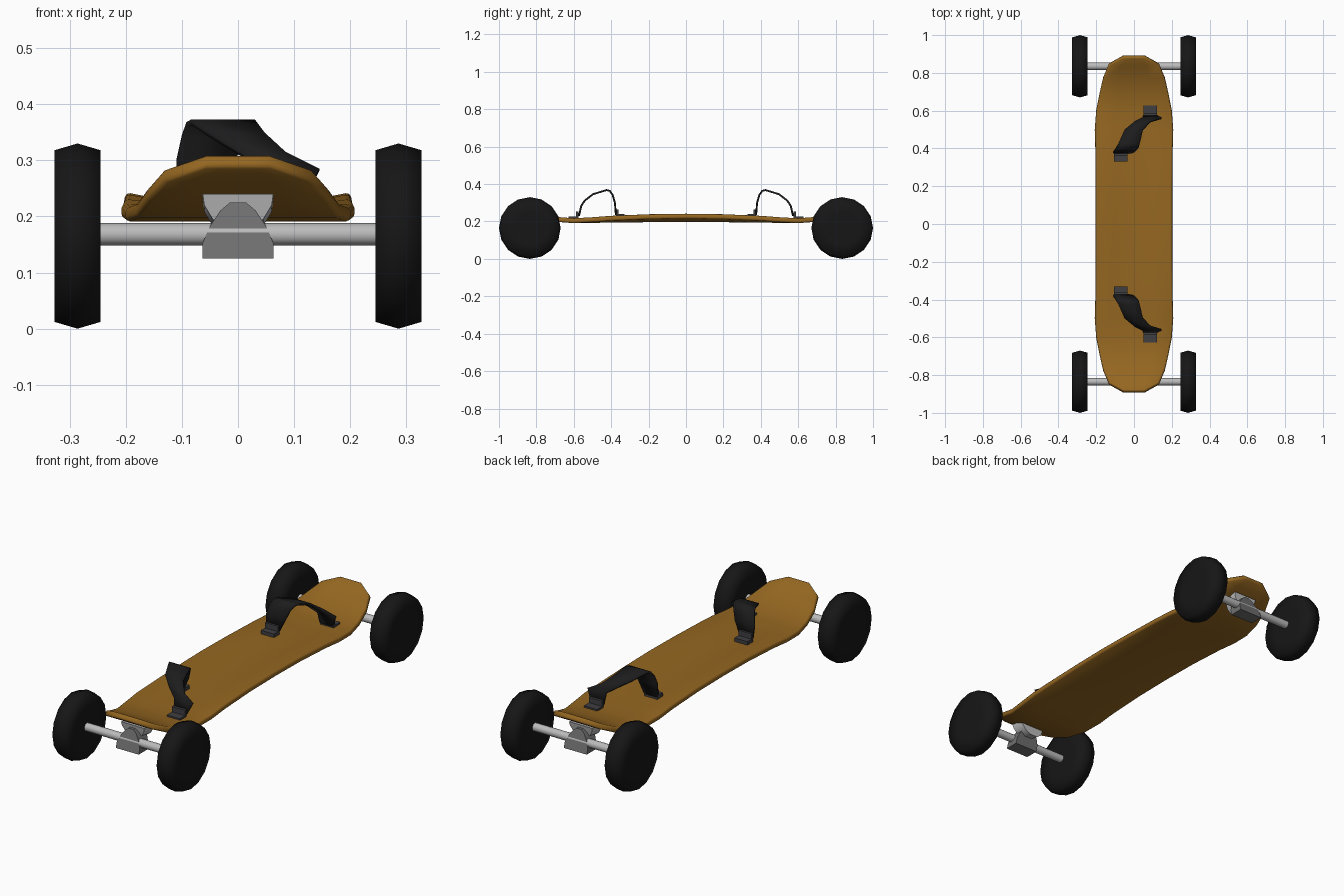
import bpy, bmesh, math

if "Cube" in bpy.data.objects:
    bpy.data.objects.remove(bpy.data.objects["Cube"])


def material(name, rgb):
    m = bpy.data.materials.new(name)
    m.diffuse_color = (*rgb, 1)
    m.use_nodes = True
    m.node_tree.nodes["Principled BSDF"].inputs["Base Color"].default_value = m.diffuse_color
    return m


WOOD = material("wood", (0.30, 0.135, 0.015))
RUBBER = material("rubber", (0.008, 0.008, 0.008))
WEBBING = material("webbing", (0.012, 0.012, 0.013))
DARK = material("dark_plastic", (0.05, 0.05, 0.055))
STEEL = material("steel", (0.5, 0.5, 0.5))
CAST = material("cast_metal", (0.16, 0.16, 0.16))


def make(name, verts, faces, mat, solid=0, bevel=0, angle=35):
    me = bpy.data.meshes.new(name)
    me.from_pydata(verts, [], faces)
    bm = bmesh.new()
    bm.from_mesh(me)
    bmesh.ops.recalc_face_normals(bm, faces=bm.faces)
    # open sheets always face up
    if solid and sum(f.normal.z * f.calc_area() for f in bm.faces) < 0:
        bmesh.ops.reverse_faces(bm, faces=bm.faces)
    bm.to_mesh(me)
    bm.free()
    me.materials.append(mat)
    ob = bpy.data.objects.new(name, me)
    bpy.context.collection.objects.link(ob)
    if solid:
        mod = ob.modifiers.new("thickness", 'SOLIDIFY')
        mod.thickness, mod.offset = solid, -1
    if bevel:
        mod = ob.modifiers.new("round_edge", 'BEVEL')
        mod.width, mod.segments, mod.limit_method = bevel, 2, 'ANGLE'
        mod.angle_limit = math.radians(50)
    bpy.ops.object.select_all(action='DESELECT')
    ob.select_set(True)
    bpy.context.view_layer.objects.active = ob
    bpy.ops.object.shade_smooth_by_angle(angle=math.radians(angle))
    return ob


def loft(rows):
    """Quad faces over a grid of points."""
    n = len(rows[0])
    verts = [p for r in rows for p in r]
    faces = [(i * n + j, i * n + j + 1, (i + 1) * n + j + 1, (i + 1) * n + j)
             for i in range(len(rows) - 1) for j in range(n - 1)]
    return verts, faces


def prism(a, b):
    """Closed solid between two matching outlines."""
    n = len(a)
    faces = [(i, (i + 1) % n, n + (i + 1) % n, n + i) for i in range(n)]
    return a + b, faces + [tuple(range(n)), tuple(range(n, 2 * n))]


def box(name, x0, x1, y0, y1, z0, z1, mat):
    def ring(z):
        return [(x0, y0, z), (x1, y0, z), (x1, y1, z), (x0, y1, z)]
    return make(name, *prism(ring(z0), ring(z1)), mat)


def lathe_x(name, profile, cx, cy, cz, sides, mat, angle=35):
    """Closed solid of revolution about x; profile = (x, radius)."""
    rings = [[(cx + x, cy + r * math.sin(2 * math.pi * k / sides),
               cz + r * math.cos(2 * math.pi * k / sides))
              for k in range(sides)] for x, r in profile]
    verts = [p for r in rings for p in r]
    n, m = sides, len(rings)
    faces = [(i * n + k, i * n + (k + 1) % n, (i + 1) * n + (k + 1) % n, (i + 1) * n + k)
             for i in range(m - 1) for k in range(n)]
    faces += [tuple(range(n)), tuple(range((m - 1) * n, m * n))]
    return make(name, verts, faces, mat, angle=angle)


# Deck: (distance from middle, half width, edge height, dish depth)
half = [(0, .2, .243, .02), (.2, .2, .240, .018), (.4, .203, .231, .010),
        (.5, .207, .223, .005), (.6, .2, .217, 0), (.69, .182, .224, 0),
        (.77, .163, .25, 0), (.84, .133, .284, 0), (.882, .055, .311, 0)]
stations = [(-y, w, z, d) for y, w, z, d in reversed(half[1:])] + half
columns = [(-1, 0), (-.5, 1), (0, 1), (.5, 1), (1, 0)]
rows = [[(u * w, y, z - d * k) for u, k in columns] for y, w, z, d in stations]
make("deck", *loft(rows), WOOD, solid=.026, bevel=.008, angle=50)

# Strap: (y, z, left x, right x) from inner foot to outer foot
strap = [(.37, .235, -.105, -.035), (.375, .30, -.11, -.005), (.388, .345, -.10, .012),
         (.405, .368, -.092, .025), (.425, .373, -.083, .03), (.50, .35, -.05, .047),
         (.545, .315, .005, .085), (.565, .285, .045, .145), (.577, .23, .05, .12)]
# Wheel and truck outlines
tyre = [(-.041, .09), (-.041, .153), (0, .165), (.041, .153), (.041, .09)]
arch = [(-.063, -.04), (-.063, -.012), (-.05, .018), (-.032, .045), (-.014, .06),
        (.014, .06), (.032, .045), (.05, .018), (.063, -.012), (.063, -.04)]
cup = [(-.063, .24), (-.06, .22), (-.045, .195), (-.02, .178),
       (.02, .178), (.045, .195), (.06, .22), (.063, .24)]

for end, s in (("front", -1), ("rear", 1)):
    AY, AZ = s * .835, .165
    # Foot strap with two anchor brackets
    make(end + "_foot_strap",
         *loft([[(a, s * y, z), (b, s * y, z)] for y, z, a, b in strap]),
         WEBBING, solid=.01)
    for spot, x, ya, yb, yu, z in (("inner", -.07, .33, .375, .362, .225),
                                   ("outer", .085, .575, .628, .588, .213)):
        lo, hi = sorted((s * ya, s * yb))
        box(f"{end}_{spot}_strap_base", x - .036, x + .036, lo, hi, z - .008, z + .014, DARK)
        lo, hi = sorted((s * yu, s * (yu + (.013 if spot == "inner" else -.013))))
        box(f"{end}_{spot}_strap_tab", x - .036, x + .036, lo, hi, z, z + .04, DARK)

    # Axle and wheels
    lathe_x(end + "_axle", [(-.25, .02), (.25, .02)], 0, AY, AZ + .003, 12, STEEL)
    for side, t in (("left", -1), ("right", 1)):
        lathe_x(f"{end}_{side}_wheel", tyre, t * .286, AY, AZ, 16, RUBBER, angle=80)

    # Truck: arched hanger on the axle, leaning inward under the deck
    make(end + "_truck_hanger",
         *prism([(x, s * (.868 - .3 * (z + .04)), AZ + z) for x, z in arch],
                [(x, s * (.80 - .3 * (z + .04)), AZ + z) for x, z in arch]), CAST)
    # Truck bracket: inverted arch fixed to the deck underside
    make(end + "_truck_bracket",
         *prism([(x, s * (.815 + .2 * (z - .18)), z) for x, z in cup],
                [(x, s * (.745 + .2 * (z - .18)), z - .012) for x, z in cup]), STEEL)
